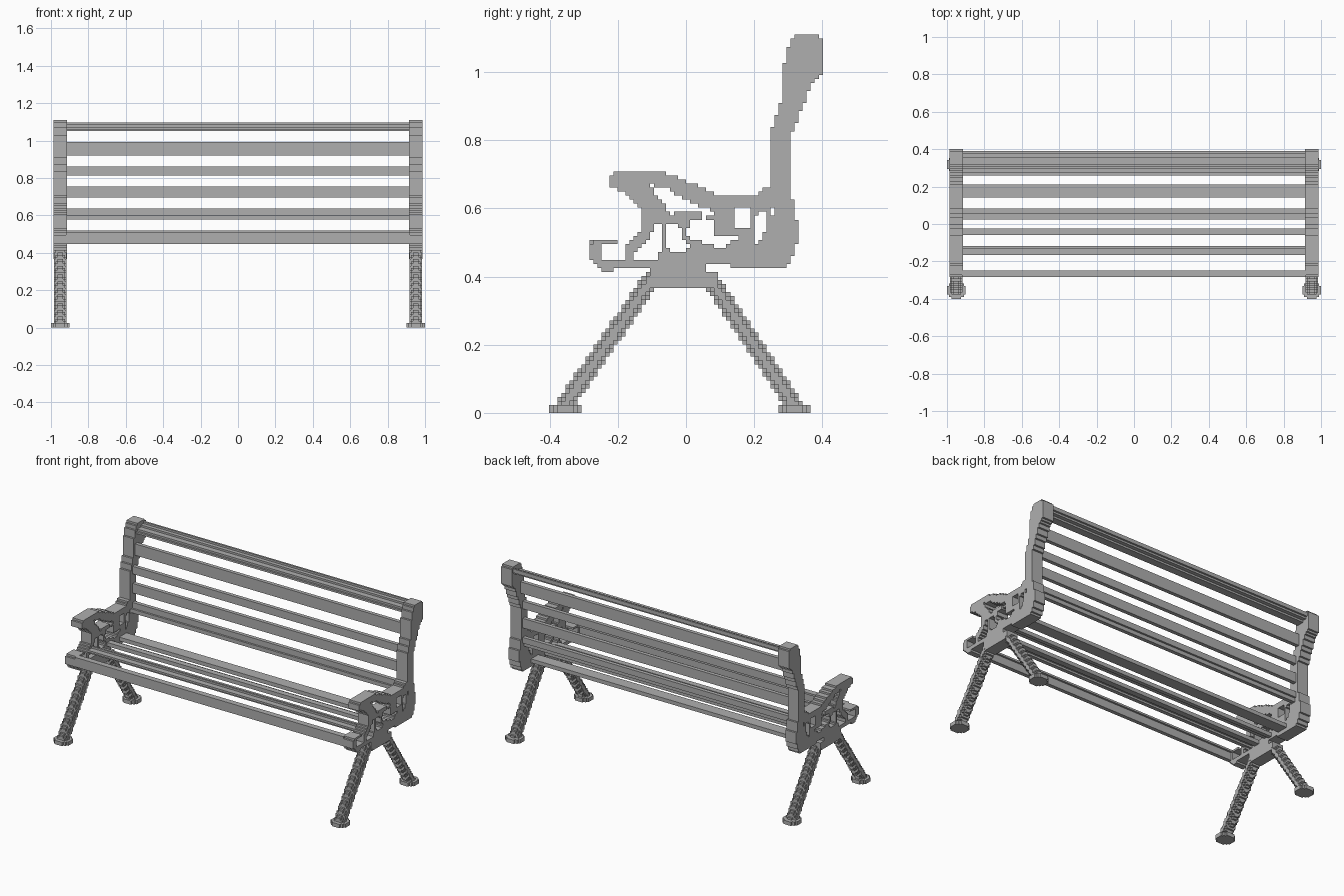
import bpy
import bmesh
from mathutils import Vector

cube = bpy.data.objects.get("Cube")
if cube:
    bpy.data.objects.remove(cube, do_unlink=True)

STEP = 0.0118      # size of one stair step in the blocky surface
PANEL_X = 0.95     # distance of each end frame from the middle

iron = bpy.data.materials.new("grey_paint")
iron.use_nodes = True
grey = (0.43, 0.43, 0.43, 1)
iron.diffuse_color = grey
iron.node_tree.nodes["Principled BSDF"].inputs["Base Color"].default_value = grey


def inside(y, z, poly):
    """Even-odd test of a point against a side-view polygon."""
    hit = False
    for (ya, za), (yb, zb) in zip(poly, poly[1:] + poly[:1]):
        if (za > z) != (zb > z) and y < ya + (z - za) * (yb - ya) / (zb - za):
            hit = not hit
    return hit


def fill(poly, holes=()):
    """Grid cells covered by a polygon given in hundredths of a unit."""
    unit = STEP * 100
    ys, zs = zip(*poly)
    cells = set()
    for j in range(int(min(ys) / unit) - 2, int(max(ys) / unit) + 2):
        for k in range(max(0, int(min(zs) / unit) - 1), int(max(zs) / unit) + 2):
            y, z = (j + 0.5) * unit, (k + 0.5) * unit
            if inside(y, z, poly) and not any(inside(y, z, h) for h in holes):
                cells.add((j, k))
    return cells


def strip(start, end, width):
    """Straight band of the given width between two points."""
    a, b = Vector(start), Vector(end)
    side = (b - a).normalized().orthogonal() * width / 2
    return [tuple(p) for p in (a + side, b + side, b - side, a - side)]


def extrude(bm, cells, x_mid, half):
    """Extrude a set of cells along x into a stepped solid."""
    corners = {}

    def corner(j, k):
        if (j, k) not in corners:
            corners[j, k] = bm.verts.new((x_mid - half, j * STEP, k * STEP))
        return corners[j, k]

    faces = [bm.faces.new((corner(j, k), corner(j, k + 1),
                           corner(j + 1, k + 1), corner(j + 1, k)))
             for j, k in sorted(cells)]
    result = bmesh.ops.extrude_face_region(bm, geom=faces, use_keep_orig=True)
    moved = [v for v in result["geom"] if isinstance(v, bmesh.types.BMVert)]
    bmesh.ops.translate(bm, verts=moved, vec=(2 * half, 0, 0))


def build(name, layers):
    """Make an object from (cells, middle x, half width) layers."""
    bm = bmesh.new()
    for cells, x_mid, half in layers:
        extrude(bm, cells, x_mid, half)
    bmesh.ops.recalc_face_normals(bm, faces=bm.faces)
    mesh = bpy.data.meshes.new(name)
    bm.to_mesh(mesh)
    bm.free()
    mesh.materials.append(iron)
    obj = bpy.data.objects.new(name, mesh)
    bpy.context.collection.objects.link(obj)


# End frame outline: back post, seat rail, front scroll and armrest
back_edge = [(33, 111), (38, 111), (40, 109), (40, 100), (36, 95), (34, 89),
             (30.5, 81), (30.5, 66), (32.5, 57), (32.5, 50), (30, 43), (28, 42)]
seat_edge = [(14, 42), (13, 43.5), (6, 43.5), (6, 42), (10, 41), (10, 38),
             (6, 36), (-9, 36), (-11, 40), (-11, 42), (-21, 42), (-24, 41)]
arm_edge = [(-28.5, 45), (-28.5, 49), (-27, 51), (-23, 51), (-17, 49),
            (-12.5, 55), (-12.5, 59), (-18, 65), (-22, 66), (-22, 69),
            (-21, 71), (-8, 71), (0, 68), (10, 63.5), (20, 63.5), (25, 67)]
post_front = [(25, 82), (28, 92), (28.5, 101), (30.5, 109)]

# Openings of the scrollwork
openings = [
    [(-25, 49), (-18, 49), (-18, 44.5), (-25, 44.5)],
    [(-9, 55), (-7, 55), (-7, 48), (-9, 44.5), (-15, 44.5), (-16, 46), (-11, 51)],
    [(-5.5, 55), (-2, 55), (-1, 51), (1, 48.5), (0, 47), (-5.5, 48)],
    [(-11, 67), (-5.5, 66), (-2, 63.5), (8, 59), (8, 57.5), (1, 59.5),
     (-5, 58), (-6, 60.5), (-8, 63)],
    [(1, 56), (5.5, 57.5), (8.5, 56), (8.5, 52), (15, 51.5), (11, 48),
     (7.5, 49.5), (2, 51), (0, 53)],
    [(13.5, 60.5), (18.5, 60.5), (18.5, 54.5), (14, 54)],
    [(20.5, 58), (23.5, 59.5), (23.5, 54.5), (21.5, 49.5), (19.5, 48.5), (20.5, 52.5)],
    [(24.3, 60), (25.5, 60), (25.5, 57.5), (24.3, 57.5)],
]
frame = fill(back_edge + seat_edge + arm_edge + post_front, openings)

# Splayed legs: top and bottom of the centre line, and the foot centre
legs = {"front": ((-9.5, 40), (-36.5, 1), -35.7),
        "back": ((6.5, 40), (32.5, 1), 32.1)}

for side, sign in (("left", 1), ("right", -1)):
    x = sign * PANEL_X
    build(side + "_end_frame", [(frame, x, 0.037)])
    for place, (top, bottom, foot) in legs.items():
        # Rounded leg: a thin wide core inside a thick narrow one
        build(f"{side}_{place}_leg",
              [(fill(strip(top, bottom, 2.4)), x, 0.034),
               (fill(strip(top, bottom, 3.8)), x, 0.026),
               (fill(strip(top, bottom, 5)), x, 0.014)])
        # Rounded foot pad
        build(f"{side}_{place}_foot",
              [(fill(strip((foot, 0), (foot, 2.4), width)), x, half)
               for width, half in ((4.7, 0.05), (7, 0.04), (9.5, 0.026))])

# Slats: band ends in the side view and band thickness
slats = {
    "seat_slat_nose": ((-27.3, 45), (-27.3, 50), 2.4),
    "seat_slat_front": ((-28.3, 50), (-24.3, 50), 2),
    "seat_slat_second": ((-16, 49.6), (-12, 50.4), 2.4),
    "seat_slat_middle": ((-6.4, 46), (-2.4, 46), 2.4),
    "seat_slat_fourth": ((2, 48), (8, 46), 2.4),
    "seat_slat_rear": ((14, 46), (21, 46), 2.4),
    "back_slat_lowest": ((26.5, 57.5), (29, 63.5), 2.4),
    "back_slat_second": ((27.8, 69.5), (27.8, 75.5), 2.4),
    "back_slat_third": ((28.3, 81), (28.3, 86.6), 2.4),
    "back_slat_fourth": ((30.7, 92), (30.7, 99.5), 2.4),
    "back_slat_top": ((31.3, 105.5), (38.8, 108.2), 2.2),
}
for name, (start, end, thickness) in slats.items():
    build(name, [(fill(strip(start, end, thickness)), 0, PANEL_X - 0.03)])
